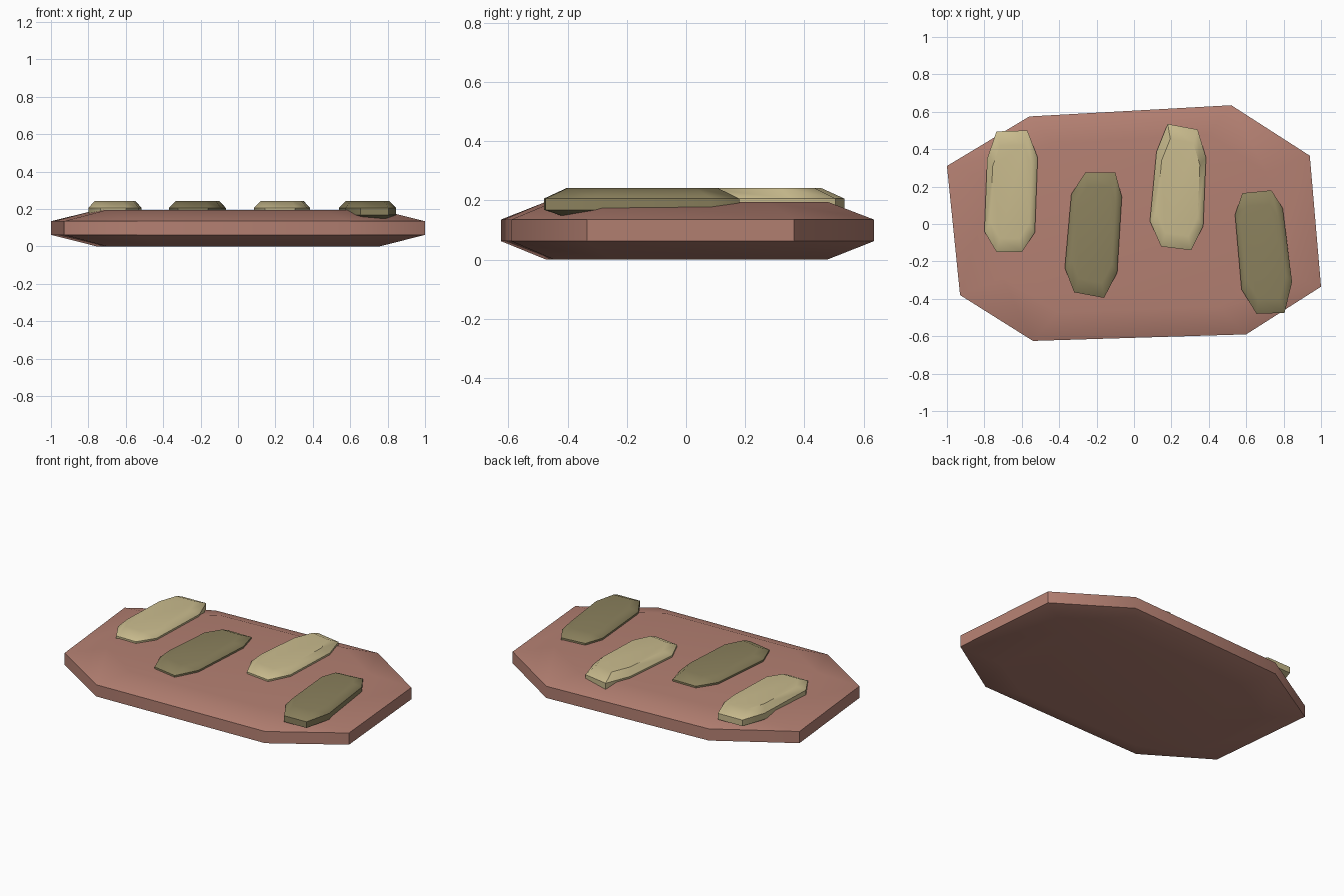
import bpy, bmesh, math

if "Cube" in bpy.data.objects:
    bpy.data.objects.remove(bpy.data.objects["Cube"])


def material(name, rgb):
    # sRGB 0-255 to linear
    lin = [((c / 255 + 0.055) / 1.055) ** 2.4 for c in rgb]
    m = bpy.data.materials.new(name)
    m.diffuse_color = (*lin, 1)
    m.use_nodes = True
    m.node_tree.nodes["Principled BSDF"].inputs["Base Color"].default_value = m.diffuse_color
    return m


def chamfered_slab(name, outline, levels, inset, mat):
    """Stack four rings of one outline; the first and last are shrunk to the centre."""
    cx = sum(p[0] for p in outline) / len(outline)
    cy = sum(p[1] for p in outline) / len(outline)
    bm = bmesh.new()
    rings = []
    for z, s in zip(levels, (inset, 1, 1, inset)):
        rings.append([bm.verts.new((cx + (x - cx) * s, cy + (y - cy) * s, z))
                      for x, y in outline])
    n = len(outline)
    for a, b in zip(rings, rings[1:]):
        for i in range(n):
            j = (i + 1) % n
            bm.faces.new((a[i], a[j], b[j], b[i]))
    bm.faces.new(rings[0])
    bm.faces.new(rings[-1])
    bmesh.ops.recalc_face_normals(bm, faces=bm.faces)
    me = bpy.data.meshes.new(name)
    bm.to_mesh(me)
    bm.free()
    me.materials.append(mat)
    ob = bpy.data.objects.new(name, me)
    bpy.context.collection.objects.link(ob)
    # Soft slopes, flat top and bottom
    bpy.ops.object.select_all(action='DESELECT')
    ob.select_set(True)
    bpy.context.view_layer.objects.active = ob
    bpy.ops.object.shade_smooth_by_angle(angle=math.radians(40))
    wn = ob.modifiers.new("weighted_normals", 'WEIGHTED_NORMAL')
    wn.keep_sharp = True
    return ob


clay = material("clay_red", (180, 128, 114))
pale = material("pale_straw", (202, 188, 142))
olive = material("dark_olive", (139, 129, 93))

# Irregular eight-sided base slab
chamfered_slab("base_slab",
               [(-1, .31), (-.56, .575), (.52, .635), (.94, .365),
                (1, -.335), (.6, -.59), (-.54, -.625), (-.93, -.38)],
               (0, .062, .135, .195), .755, clay)

# Four long chips lying across the slab, alternating colours
chips = [
    [(-.735, .495), (-.57, .5), (-.515, .355), (-.53, -.045),
     (-.6, -.15), (-.735, -.15), (-.8, -.04), (-.785, .35)],
    [(-.26, .275), (-.1, .275), (-.065, .145), (-.09, -.26),
     (-.16, -.395), (-.32, -.365), (-.37, -.235), (-.335, .16)],
    [(.18, .535), (.34, .505), (.385, .355), (.37, -.01),
     (.305, -.14), (.145, -.12), (.085, .015), (.12, .385)],
    [(.58, .165), (.735, .18), (.795, .085), (.845, -.31),
     (.805, -.475), (.655, -.48), (.575, -.35), (.54, .05)],
]
for i, outline in enumerate(chips):
    chamfered_slab(f"chip_{i + 1}", outline, (.14, .168, .206, .242), .77,
                   olive if i % 2 else pale)
